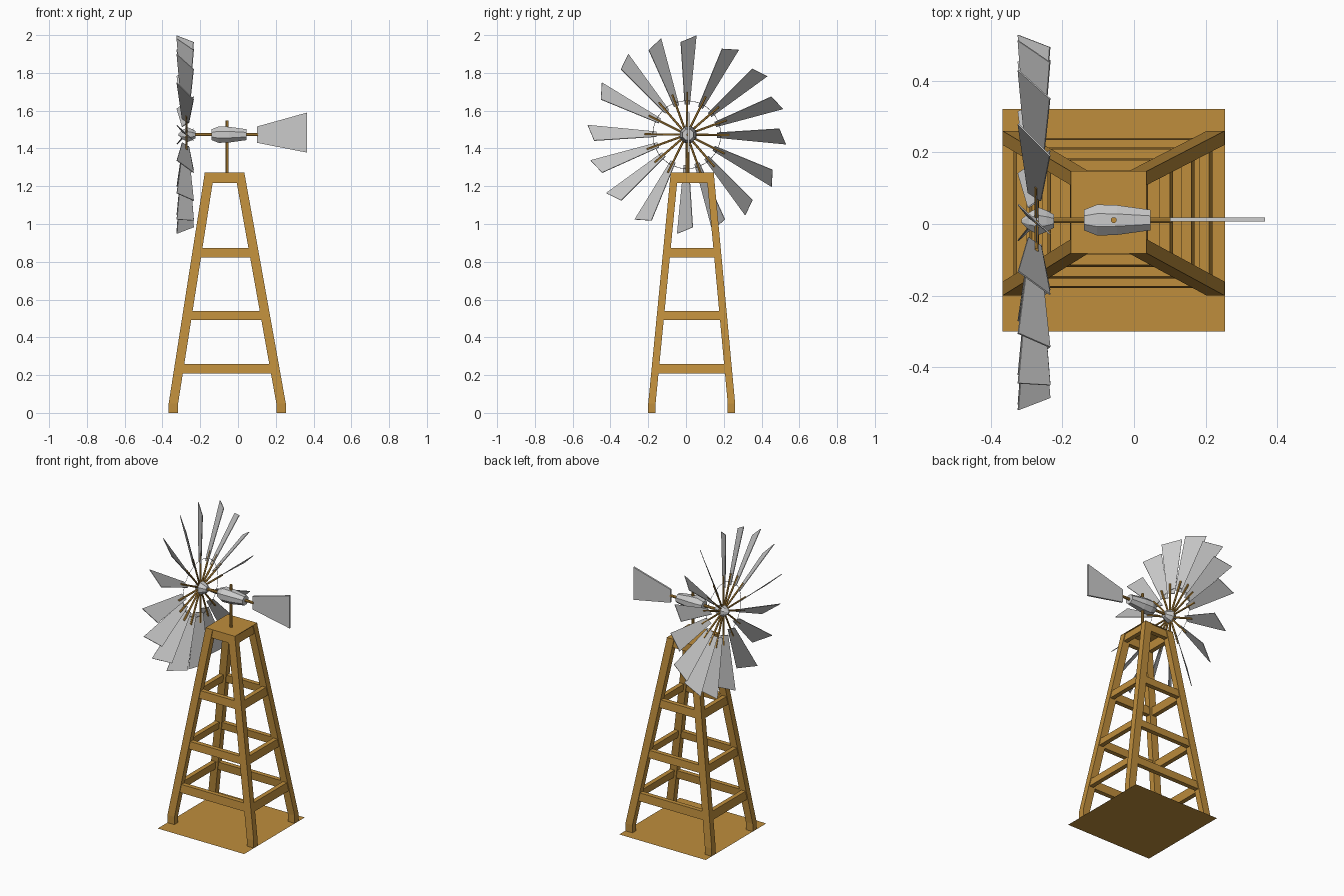
import bpy
from math import sin, cos, pi, radians
from mathutils import Vector

if "Cube" in bpy.data.objects:
    bpy.data.objects.remove(bpy.data.objects["Cube"])

wood = bpy.data.materials.new("wood")
wood.diffuse_color = (0.52, 0.27, 0.045, 1)
wood.use_nodes = True
wood.node_tree.nodes["Principled BSDF"].inputs["Base Color"].default_value = wood.diffuse_color

AXIS_Z = 1.473
HEAD_Y = 0.011
WHEEL = Vector((-0.272, 0.004, AXIS_Z))


def make(name, verts, faces, mat=None):
    me = bpy.data.meshes.new(name)
    me.from_pydata([tuple(v) for v in verts], [], faces)
    me.update()
    ob = bpy.data.objects.new(name, me)
    bpy.context.collection.objects.link(ob)
    if mat:
        me.materials.append(mat)
    # consistent outward normals
    import bmesh
    bm = bmesh.new()
    bm.from_mesh(me)
    if len(faces) > 1:
        bmesh.ops.recalc_face_normals(bm, faces=bm.faces)
    bm.to_mesh(me)
    bm.free()
    return ob


def loft(name, rings, mat=None, closed=False):
    """Skin equal-length rings; cap the ends, or join last to first."""
    n, m = len(rings[0]), len(rings)
    verts = [v for r in rings for v in r]
    faces = []
    for k in range(m if closed else m - 1):
        a, b = k * n, (k + 1) % m * n
        faces += [(a + i, a + (i + 1) % n, b + (i + 1) % n, b + i) for i in range(n)]
    if not closed:
        faces += [tuple(range(n))[::-1], tuple(range((m - 1) * n, m * n))]
    return make(name, verts, faces, mat)


def turned(name, start, direction, profile, sides, mat=None):
    """Faceted round part: profile is (distance along direction, radius)."""
    d = Vector(direction).normalized()
    u = d.orthogonal().normalized()
    w = d.cross(u)
    rings = []
    for t, r in profile:
        c = Vector(start) + d * t
        rings.append([c + (u * cos(a) + w * sin(a)) * r
                      for a in (2 * pi * (i + 0.5) / sides for i in range(sides))])
    return loft(name, rings, mat)


def outline(z):
    """Tower centre and half sizes at height z (vertical feet, then taper)."""
    t = max(0, (z - 0.05) / 1.22)
    return (-0.057 - 0.014 * t, 0.03 + 0.003 * t, 0.31 - 0.205 * t, 0.23 - 0.116 * t)


def rect(z, inset=0):
    cx, cy, hx, hy = outline(z)
    hx, hy = hx - inset, hy - inset
    return [Vector((cx + sx * hx, cy + sy * hy, z))
            for sx, sy in ((-1, -1), (1, -1), (1, 1), (-1, 1))]


# ground sheet and top platform
make("base_sheet", [(-0.367, -0.3, 0), (0.254, -0.3, 0), (0.254, 0.322, 0), (-0.367, 0.322, 0)],
     [(0, 1, 2, 3)], wood)
loft("top_platform", [rect(1.268, -0.001), rect(1.272, -0.001)], wood)

# four leaning legs
for sx, sy, name in ((-1, -1, "front_left_leg"), (1, -1, "front_right_leg"),
                     (1, 1, "back_right_leg"), (-1, 1, "back_left_leg")):
    rings = []
    for z in (0, 0.05, 1.268):
        cx, cy, hx, hy = outline(z)
        x, y = cx + sx * hx, cy + sy * hy
        rings.append([(x, y, z), (x - sx * 0.05, y, z),
                      (x - sx * 0.05, y - sy * 0.039, z), (x, y - sy * 0.039, z)])
    loft(name, rings, wood)

# square rings of cross beams
for i, (lo, hi) in enumerate(((0.208, 0.26), (0.492, 0.54), (0.822, 0.872), (1.217, 1.267))):
    loft(f"cross_beams_{i + 1}",
         [rect(lo, 0.005), rect(hi, 0.005), rect(hi, 0.034), rect(lo, 0.034)], wood, closed=True)

# mast and main shaft
turned("mast", (-0.057, HEAD_Y, 1.268), (0, 0, 1), [(0, 0.0085), (0.28, 0.0085)], 8, wood)
turned("shaft", (-0.29, HEAD_Y, AXIS_Z), (1, 0, 0), [(0, 0.0085), (0.395, 0.0085)], 8, wood)

# gearbox and hub
turned("gearbox", (-0.14, HEAD_Y, AXIS_Z), (1, 0, 0),
       [(0, 0.031), (0.037, 0.047), (0.092, 0.045), (0.186, 0.031)], 8)
turned("hub", (-0.314, 0.008, AXIS_Z), (1, 0, 0),
       [(0, 0.006), (0.02, 0.026), (0.047, 0.042), (0.07, 0.032), (0.09, 0.02)], 8)

# tail vane
vane = ((0.1, 1.43), (0.366, 1.378), (0.366, 1.59), (0.1, 1.516))
loft("tail_vane", [[(x, y, z) for x, z in vane] for y in (0.007, 0.018)])

# wire ring joining the spokes
bpy.ops.mesh.primitive_torus_add(location=WHEEL, rotation=(0, pi / 2, 0), major_radius=0.18,
                                 minor_radius=0.0015, major_segments=32, minor_segments=4)
bpy.context.object.name = "wheel_ring"

# spokes and pitched blades, four per quarter turn
# corners: (along radius, along tangent, along x)
corners = ((0.16, 0.014, -0.018), (0.525, 0.046, -0.046),
           (0.49, -0.036, 0.043), (0.16, -0.012, 0.018))
pitch_normal = Vector((1, 0, 0))
count = 0
for quarter in range(4):
    for offset in (0.5, 26.5, 49, 70):
        count += 1
        a = radians(quarter * 90 + offset)
        out = Vector((0, sin(a), cos(a)))
        side = Vector((0, cos(a), -sin(a)))
        turned(f"spoke_{count}", WHEEL + out * 0.02, out, [(0, 0.006), (0.205, 0.006)], 6, wood)
        flat = [WHEEL + out * r + side * t + Vector((x - 0.006, 0, 0)) for r, t, x in corners]
        thick = (side + Vector((1, 0, 0))).normalized() * 0.002
        loft(f"blade_{count}", [[p - thick for p in flat], [p + thick for p in flat]])
